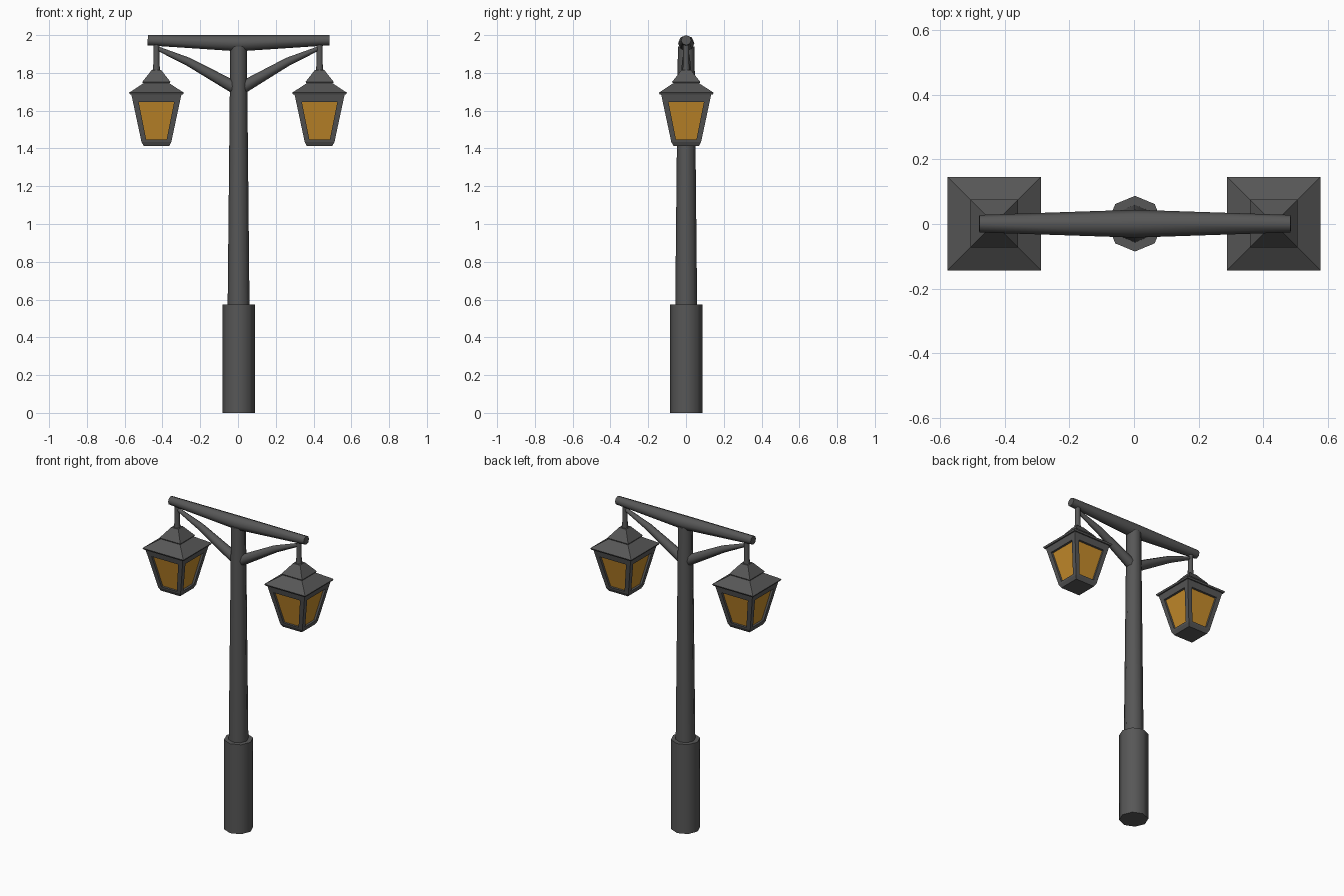
import bpy, bmesh, math
from mathutils import Vector, Matrix

if "Cube" in bpy.data.objects:
    bpy.data.objects.remove(bpy.data.objects["Cube"])


def material(name, rgb):
    m = bpy.data.materials.new(name)
    m.diffuse_color = (*rgb, 1)
    m.use_nodes = True
    m.node_tree.nodes["Principled BSDF"].inputs["Base Color"].default_value = m.diffuse_color
    return m


IRON = material("dark_iron", (0.095, 0.095, 0.095))
GLASS = material("amber_glass", (0.56, 0.26, 0.024))


def finish(name, bm, mats, smooth=False):
    bmesh.ops.recalc_face_normals(bm, faces=bm.faces)
    me = bpy.data.meshes.new(name)
    bm.to_mesh(me)
    bm.free()
    for m in mats:
        me.materials.append(m)
    ob = bpy.data.objects.new(name, me)
    bpy.context.collection.objects.link(ob)
    if smooth:
        bpy.ops.object.select_all(action='DESELECT')
        ob.select_set(True)
        bpy.context.view_layer.objects.active = ob
        bpy.ops.object.shade_smooth_by_angle(angle=math.radians(50))
    return ob


def skin(bm, rings):
    """Join successive vertex rings and cap both ends."""
    for a, b in zip(rings, rings[1:]):
        n = len(a)
        for i in range(n):
            bm.faces.new((a[i], a[(i + 1) % n], b[(i + 1) % n], b[i]))
    bm.faces.new(rings[0])
    bm.faces.new(rings[-1])


def tube(name, path, sides=8):
    """Tapered tube along (x, z, radius) points in the xz plane."""
    bm = bmesh.new()
    pts = [Vector((x, 0.001, z)) for x, z, r in path]
    side = Vector((0, 1, 0))
    rings = []
    for i, p in enumerate(pts):
        d = (pts[min(i + 1, len(pts) - 1)] - pts[max(i - 1, 0)]).normalized()
        up = d.cross(side)
        ring = []
        for k in range(sides):
            a = 2 * math.pi * k / sides
            ring.append(bm.verts.new(p + path[i][2] * (math.cos(a) * side + math.sin(a) * up)))
        rings.append(ring)
    skin(bm, rings)
    return finish(name, bm, [IRON], True)


def square_loft(name, cx, profile):
    """Stack of square rings given as (half width, z)."""
    bm = bmesh.new()
    rings = [[bm.verts.new((cx + sx * h, 0.001 + sy * h, z))
              for sx, sy in ((-1, -1), (1, -1), (1, 1), (-1, 1))] for h, z in profile]
    skin(bm, rings)
    return finish(name, bm, [IRON])


def lantern_body(name, cx):
    """Tapered frame with four recessed amber panes."""
    bm = bmesh.new()
    zt, zb, ht, hb = 1.688, 1.435, 0.133, 0.079

    def depth(z):
        return hb + (ht - hb) * (z - zb) / (zt - zb)

    def quad(top, bottom, recess):
        (wt, z1), (wb, z0) = top, bottom
        return [(-wb, -depth(z0) + recess, z0), (wb, -depth(z0) + recess, z0),
                (wt, -depth(z1) + recess, z1), (-wt, -depth(z1) + recess, z1)]

    for q in range(4):
        rot = Matrix.Rotation(q * math.pi / 2, 3, 'Z')
        loops = [quad((ht, zt), (hb, zb), 0),
                 quad((0.094, 1.646), (0.054, 1.447), 0),
                 quad((0.094, 1.646), (0.054, 1.447), 0.014)]
        rings = [[bm.verts.new(rot @ Vector(c) + Vector((cx, 0.001, 0))) for c in l] for l in loops]
        for a, b in zip(rings, rings[1:]):
            for i in range(4):
                bm.faces.new((a[i], a[(i + 1) % 4], b[(i + 1) % 4], b[i]))
        bm.faces.new(rings[2]).material_index = 1
    bmesh.ops.remove_doubles(bm, verts=bm.verts, dist=1e-5)
    # close the top under the roof
    bm.faces.new(sorted((v for v in bm.verts if abs(v.co.z - zt) < 1e-4),
                        key=lambda v: math.atan2(v.co.y, v.co.x - cx)))
    # chamfered bottom
    low = sorted((v for v in bm.verts if abs(v.co.z - zb) < 1e-4),
                 key=lambda v: math.atan2(v.co.y, v.co.x - cx))
    foot = [bm.verts.new((cx + (v.co.x - cx) * 0.86, v.co.y * 0.86, 1.414)) for v in low]
    for i in range(4):
        bm.faces.new((low[i], low[(i + 1) % 4], foot[(i + 1) % 4], foot[i]))
    bm.faces.new(foot)
    return finish(name, bm, [IRON, GLASS])


# Post: base sleeve, tapered pole and crossbar with a flat top line
C = 0.003
tube("base_sleeve", [(C, 0, 0.086), (C, 0.573, 0.086)])
tube("pole", [(C, 0.56, 0.058), (C, 1.94, 0.044)])
tube("crossbar", [(C - 0.481, 1.973, 0.027), (C, 1.957, 0.043), (C + 0.481, 1.973, 0.027)])

# Both sides: bracket, hanger and lantern
for s, label in ((-1, "left"), (1, "right")):
    cx = s * 0.432
    tube(label + "_bracket", [(C + s * 0.02, 1.722, 0.033), (s * 0.265, 1.86, 0.022),
                              (s * 0.43, 1.931, 0.011)])
    tube(label + "_hanger", [(cx, 1.96, 0.016), (cx, 1.85, 0.016), (cx, 1.80, 0.021)])
    square_loft(label + "_roof_cap", cx, [(0.025, 1.815), (0.074, 1.753), (0.072, 1.747)])
    square_loft(label + "_roof", cx, [(0.058, 1.752), (0.145, 1.695), (0.140, 1.685)])
    lantern_body(label + "_lantern", cx)
